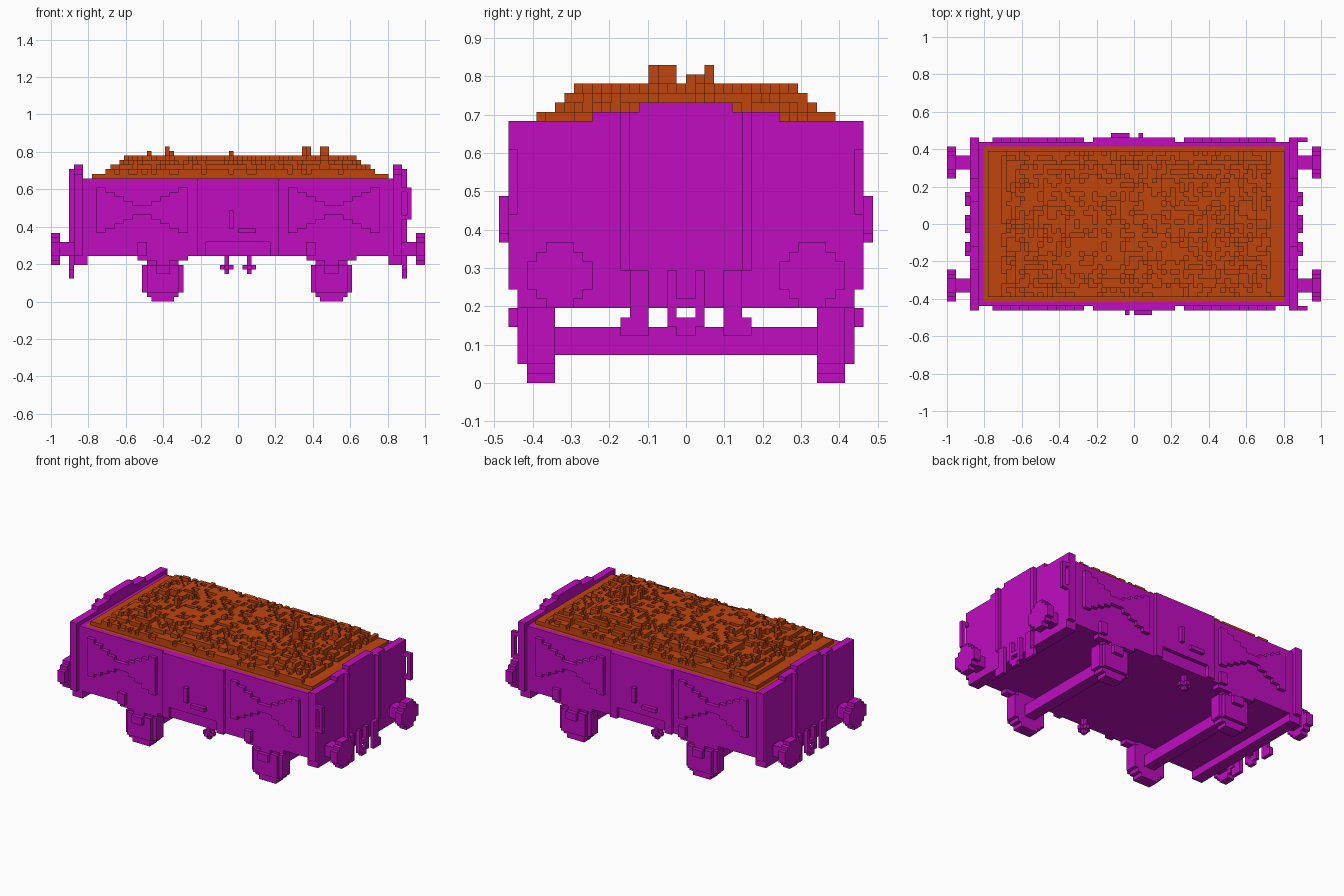
import bpy, bmesh, random
from mathutils import Vector

random.seed(4)
V = 1 / 41  # size of one block

cube = bpy.data.objects.get("Cube")
if cube:
    bpy.data.objects.remove(cube, do_unlink=True)


def material(name, rgb):
    m = bpy.data.materials.new(name)
    m.use_nodes = True
    m.diffuse_color = (*rgb, 1)
    m.node_tree.nodes["Principled BSDF"].inputs["Base Color"].default_value = (*rgb, 1)
    return m


magenta = material("magenta paint", (0.53, 0.004, 0.53))
orange = material("burnt orange load", (0.53, 0.062, 0.004))


def finish(name, bm, mat):
    mesh = bpy.data.meshes.new(name)
    bm.to_mesh(mesh)
    bm.free()
    mesh.materials.append(mat)
    ob = bpy.data.objects.new(name, mesh)
    bpy.context.collection.objects.link(ob)


def blocks(name, boxes, mat=magenta):
    """One object from boxes (x0, x1, y0, y1, z0, z1) in block units."""
    bm = bmesh.new()
    for x0, x1, y0, y1, z0, z1 in boxes:
        lo, hi = Vector((x0, y0, z0)) * V, Vector((x1, y1, z1)) * V
        for v in bmesh.ops.create_cube(bm, size=1)["verts"]:
            v.co = Vector([(a + b) / 2 + c * (b - a) for a, b, c in zip(lo, hi, v.co)])
    finish(name, bm, mat)


def flip(boxes, sx=1, sy=1):
    """Mirror boxes across the x and/or y middle plane."""
    return [(*sorted((a * sx, b * sx)), *sorted((c * sy, d * sy)), e, f)
            for a, b, c, d, e, f in boxes]


# Floor and tub
blocks("floor", [(-34, 34, -17, 17, 10, 12)])

for sy, side in ((-1, "front"), (1, "back")):
    # Side wall
    blocks(side + "_side_wall", flip([(-34, 34, 17, 18, 10, 27)], 1, sy))
    # Raised centre door with a notch along the bottom
    blocks(side + "_door", flip([(-9, 9, 18, 19, 13, 27), (-9, -7, 18, 19, 10, 13),
                                 (7, 9, 18, 19, 10, 13)], 1, sy))
    # Raised stepped bow-tie braces, one each side of the door
    for sx, lr in ((-1, "right"), (1, "left")):
        brace = []
        for x in range(11, 31):
            d = abs(x + 0.5 - 21)
            h = 1 + min(4, int((d + 0.5) / 2.2))
            brace.append((x, x + 1, 18, 19, 20 - h, 20 + h))
        blocks(f"{side}_{lr}_brace", flip(brace, sx, sy))
    # Running gear under this side
    for cx, lr in ((-16.5, "right"), (20.5, "left")):
        rows = [(0, 1, 2.5), (1, 2, 3.5), (2, 8, 4.5), (8, 9, 3.5)]
        blocks(f"{side}_{lr}_wheel",
               flip([(cx - w, cx + w, 14, 17, a, b) for a, b, w in rows], 1, sy))
        blocks(f"{side}_{lr}_axle_guard", flip([
            (cx - 3.5, cx + 3.5, 17, 18, 2, 8),
            (cx - 1.5, cx + 1.5, 18, 19, 6, 8),
            (cx - 1.5, cx + 1.5, 16, 18, 8, 9),
            (cx - 4.5, cx + 4.5, 16, 18, 9, 10),
            (cx - 5.5, cx - 4.5, 16, 18, 9, 10),
            (cx + 4.5, cx + 5.5, 16, 18, 9, 10)], 1, sy))
        off = -4.5 if sy < 0 else 4.5
        blocks(f"{side}_{lr}_wall_bracket",
               flip([(cx + off - 1, cx + off + 1, 18, 19, 10, 13)], 1, sy))
    # Hanging brake fitting
    cx = -2.5 * sy
    blocks(side + "_brake_hanger", flip([
        (cx - .5, cx + .5, 15, 16, 6, 10), (cx - 1.5, cx + 1.5, 15, 16, 7, 8),
        (cx - .5, cx + .5, 14, 17, 7, 8)], 1, sy))

# Door latches
blocks("front_door_latch", [(-2, -1, -20, -19, 16, 20), (0, 4, -20, -19, 15, 16)])
blocks("back_door_latch", [(1, 2, 19, 20, 16, 20), (-5, -1, 19, 20, 15, 16)])

# Axles
for cx, lr in ((-16.5, "right"), (20.5, "left")):
    blocks(lr + "_axle", [(cx - 1.5, cx + 1.5, -14, 14, 3, 6)])

# Ends: wall, posts, hoses, coupling and buffers
for sx, lr in ((-1, "right"), (1, "left")):
    blocks(lr + "_end_wall", flip([
        (34, 36, -18, 18, 8, 28), (34, 36, -19, 19, 10, 28),
        (34, 36, -10, 10, 28, 29), (34, 36, -5, 5, 29, 30),
        (33, 36, -18, 18, 8, 10), (33, 34, -17, 17, 10, 27)], sx))
    fittings = []
    for sy in (-1, 1):
        fittings += flip([(36, 37, 6, 7, 12, 29), (36, 37, 4, 6, 5, 12),
                          (36, 37, 6, 7, 5, 7), (36, 37, 1, 2, 6, 12)], 1, sy)
    fittings += [(36, 37, -2, 2, 6, 7), (36, 37, -1, 1, 5, 6), (36, 37, -1, 1, 8, 9)]
    blocks(lr + "_end_fittings", flip(fittings, sx))
    for sy, fb in ((-1, "front"), (1, "back")):
        buf = [(36, 39, 12, 15, 10, 13)]
        for a, b, w in ((8, 15, 1.5), (9, 14, 2.5), (10, 13, 3.5)):
            buf.append((39, 41, 13.5 - w, 13.5 + w, a, b))
        blocks(f"{lr}_{fb}_buffer", flip(buf, sx, sy))
        if sx > 0:
            blocks(fb + "_grab_handle", flip([
                (37, 38, 18, 19, 18, 25), (36, 37, 18, 19, 18, 19),
                (36, 37, 18, 19, 24, 25)], 1, sy))

# Heaped load: stepped mound with loose lumps
NX, NY = 67, 34


def steps(d, limits):
    return 27 + sum(d < t for t in limits)


height = {}
for i in range(NX):
    for j in range(NY):
        x, y = abs(i + .5 - NX / 2), abs(j + .5 - NY / 2)
        top = min(steps(x, (33, 30, 28.5, 27, 21)), steps(y, (16.5, 16, 14.5, 13, 10)))
        if top > 28:
            top -= random.choice((0, 0, 0, 1, 1))
        height[i, j] = top
for n in range(110):
    i, j = random.randrange(8, NX - 9), random.randrange(5, NY - 6)
    for di in range(random.choice((1, 2, 2))):
        for dj in range(random.choice((1, 1, 2))):
            height[i + di, j + dj] = min(32, height[i + di, j + dj] + 1)
for n in range(14):  # tallest lumps near the middle
    i, j = random.choice((13, 17, 31, 47, 51)) + random.randrange(2), 17 + random.randrange(-4, 4)
    height[i, j] = random.choice((33, 33, 34))

bm = bmesh.new()


def quad(*pts):
    bm.faces.new([bm.verts.new(Vector((p[0] - 33, p[1] - 17, p[2])) * V) for p in pts])


for (i, j), h in height.items():
    quad((i, j, h), (i + 1, j, h), (i + 1, j + 1, h), (i, j + 1, h))
    edges = {(0, -1): ((i, j), (i + 1, j)), (1, 0): ((i + 1, j), (i + 1, j + 1)),
             (0, 1): ((i + 1, j + 1), (i, j + 1)), (-1, 0): ((i, j + 1), (i, j))}
    for (di, dj), (a, b) in edges.items():
        low = height.get((i + di, j + dj), 26)
        if low < h:
            quad((*a, low), (*b, low), (*b, h), (*a, h))
bmesh.ops.remove_doubles(bm, verts=bm.verts, dist=1e-5)
finish("heaped_load", bm, orange)
